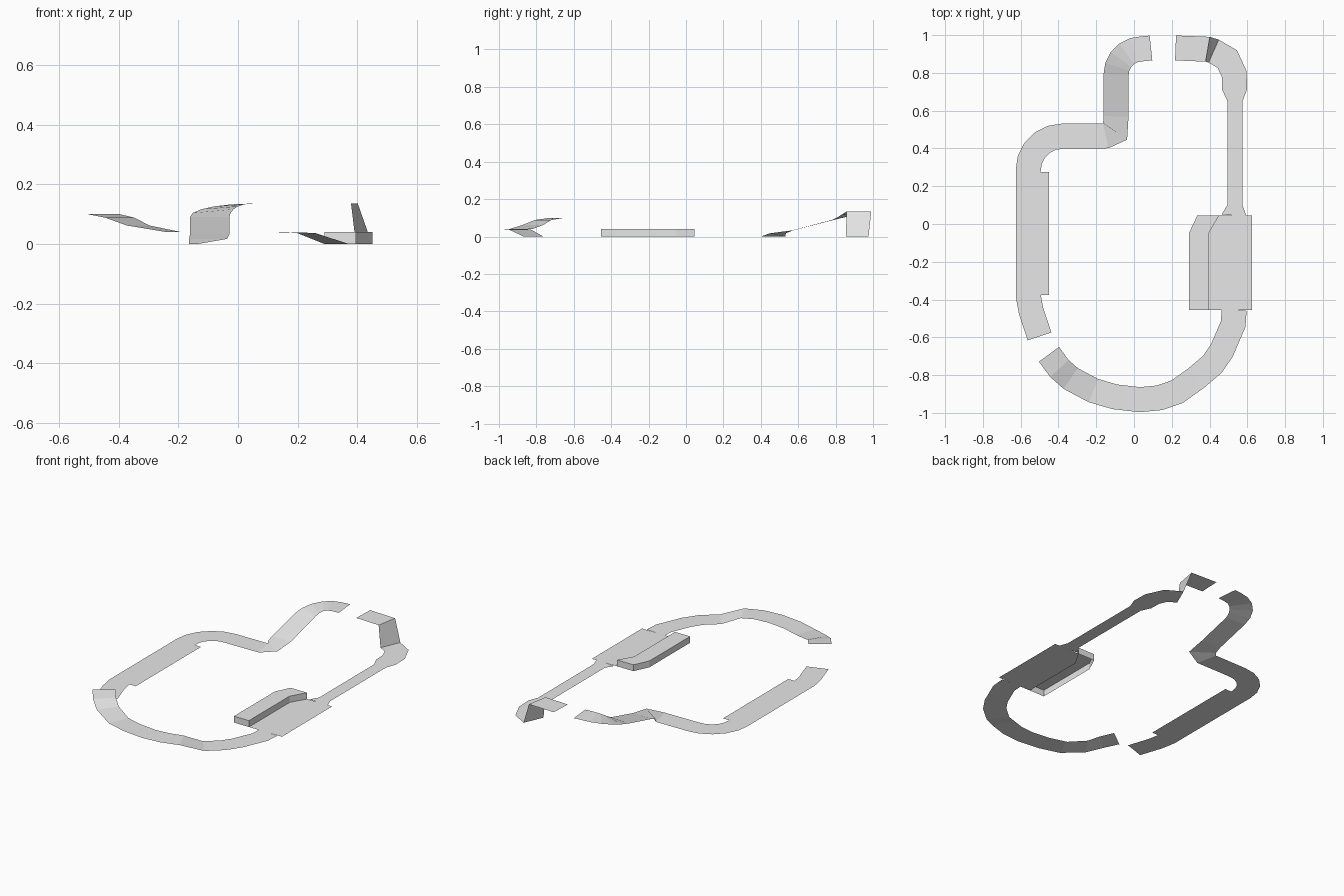
import bpy, bmesh
from math import sin, cos, pi, radians
from mathutils import Vector

cube = bpy.data.objects.get("Cube")
if cube:
    bpy.data.objects.remove(cube, do_unlink=True)

WIDTH = 0.132
NARROW = 0.08

grey = bpy.data.materials.new("plain grey")
grey.use_nodes = True
grey.diffuse_color = (0.8, 0.8, 0.8, 1)
grey.node_tree.nodes["Principled BSDF"].inputs["Base Color"].default_value = grey.diffuse_color


def finish(name, bm):
    """Turn a bmesh into a named, coloured object."""
    mesh = bpy.data.meshes.new(name)
    bm.to_mesh(mesh)
    bm.free()
    mesh.materials.append(grey)
    obj = bpy.data.objects.new(name, mesh)
    bpy.context.collection.objects.link(obj)
    return obj


def road(name, path):
    """Sweep a flat ribbon along a centre line of (x, y, z, optional width)."""
    bm = bmesh.new()
    centres = [Vector(p[:3]) for p in path]
    last = len(centres) - 1
    previous = None
    for i, centre in enumerate(centres):
        before = centre - centres[i - 1] if i > 0 else centres[1] - centre
        after = centres[i + 1] - centre if i < last else before
        before = before.to_2d().normalized()
        after = after.to_2d().normalized()
        tangent = (before + after).normalized()
        # mitre the joint so that the ribbon keeps its width in the bends
        width = path[i][3] if len(path[i]) > 3 else WIDTH
        half = width / 2 / max(tangent.dot(after), 0.7)
        side = Vector((-tangent.y, tangent.x, 0)) * half
        pair = [bm.verts.new(centre + side), bm.verts.new(centre - side)]
        if previous:
            bm.faces.new((previous[0], previous[1], pair[1], pair[0]))
        previous = pair
    bmesh.ops.recalc_face_normals(bm, faces=bm.faces)
    if sum(f.normal.z for f in bm.faces) < 0:
        bmesh.ops.reverse_faces(bm, faces=bm.faces)
    return finish(name, bm)


def bend(cx, cy, radius, steps, low=0.0, high=0.0):
    """Quarter turn from heading back to heading left, easing up in height."""
    points = []
    for i in range(steps + 1):
        t = i / steps
        angle = radians(180 - 90 * t)
        height = low + (high - low) * sin(t * pi / 2)
        points.append((cx + radius * cos(angle), cy + radius * sin(angle), height))
    return points


def plate(name, outline, height=0.0):
    """Flat polygon, with skirt walls and an open bottom if it has height."""
    bm = bmesh.new()
    top = [bm.verts.new((x, y, height)) for x, y in outline]
    bm.faces.new(top)
    if height:
        base = [bm.verts.new((x, y, 0)) for x, y in outline]
        for i in range(len(top)):
            j = (i + 1) % len(top)
            bm.faces.new((base[i], base[j], top[j], top[i]))
    return finish(name, bm)


# Right-hand side of the circuit: main straight, wide bend, climb to the jump
lower_bend = bend(-0.38, 0.285, 0.18, 5)
upper_bend = bend(0.042, 0.79, 0.137, 5, low=0.09, high=0.135)
road("west_road",
     [(-0.50, -0.595, 0), (-0.545, -0.46, 0), (-0.56, -0.38, 0)]
     + lower_bend
     + [(-0.15, 0.467, 0), (-0.10, 0.49, 0.017), (-0.095, 0.57, 0.033)]
     + upper_bend
     + [(0.09, 0.932, 0.135)])

# Wider strip along the inside of the main straight
plate("straight_shoulder",
      [(-0.495, -0.375), (-0.45, -0.375), (-0.45, 0.275), (-0.495, 0.275)])

# Landing platform with a steep drop, then the narrow straight
road("east_road", [
    (0.22, 0.932, 0.135), (0.39, 0.925, 0.135), (0.422, 0.915, 0),
    (0.494, 0.873, 0), (0.53, 0.795, 0), (0.533, 0.712, 0),
    (0.535, 0.65, 0, NARROW), (0.535, 0.10, 0, NARROW), (0.53, 0.045, 0)])

# Wide lane beside the raised slab
inner_edge = [(0.45, 0.045), (0.395, -0.05), (0.395, -0.455)]
plate("pit_lane", inner_edge + [(0.625, -0.455), (0.625, 0.045)])

# Raised slab, its outer wall following the edge of the lane
plate("pit_slab",
      [(0.29, -0.455)] + inner_edge[::-1] + [(0.335, 0.045), (0.29, -0.05)],
      height=0.04)

# Long front curve, climbing to the raised end
road("front_road", [
    (0.53, -0.455, 0), (0.525, -0.53, 0), (0.465, -0.67, 0),
    (0.415, -0.743, 0), (0.33, -0.815, 0), (0.228, -0.888, 0.037),
    (0.135, -0.92, 0.04), (0.03, -0.93, 0.04), (-0.10, -0.915, 0.04),
    (-0.215, -0.882, 0.04), (-0.335, -0.818, 0.062),
    (-0.395, -0.765, 0.088), (-0.45, -0.69, 0.10)])
